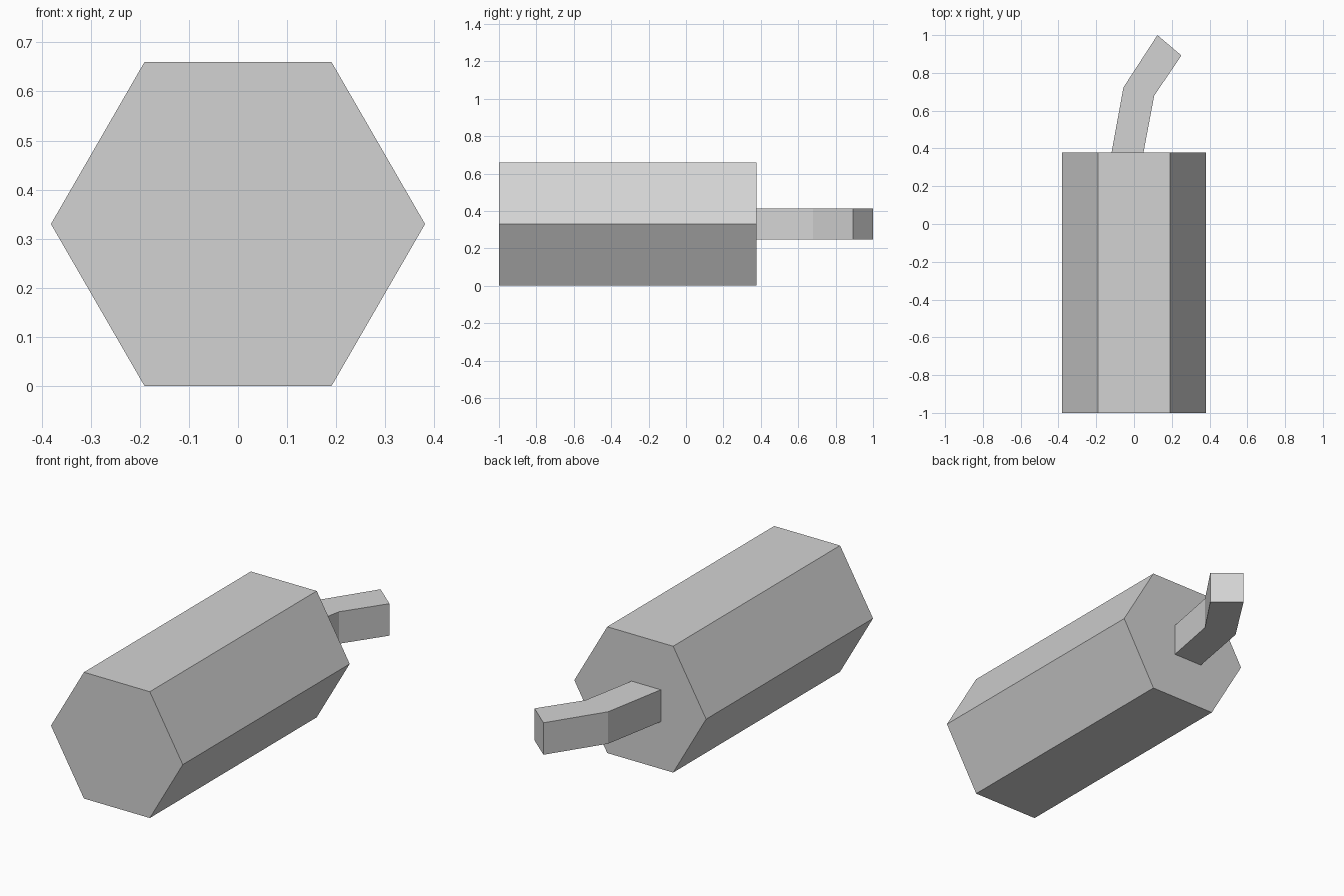
import bpy, bmesh, math
from mathutils import Vector

cube = bpy.data.objects.get("Cube")
if cube:
    bpy.data.objects.remove(cube, do_unlink=True)

grey = bpy.data.materials.new("plain grey")
grey.use_nodes = True
colour = (0.65, 0.65, 0.65, 1)
grey.diffuse_color = colour
grey.node_tree.nodes["Principled BSDF"].inputs["Base Color"].default_value = colour


def make_object(name, bm):
    bmesh.ops.recalc_face_normals(bm, faces=bm.faces)
    mesh = bpy.data.meshes.new(name)
    bm.to_mesh(mesh)
    bm.free()
    mesh.materials.append(grey)
    obj = bpy.data.objects.new(name, mesh)
    bpy.context.collection.objects.link(obj)


def extrude_profile(name, points, direction):
    """Flat outline pushed along a direction into a closed solid."""
    bm = bmesh.new()
    face = bm.faces.new([bm.verts.new(p) for p in points])
    result = bmesh.ops.extrude_face_region(bm, geom=[face], use_keep_orig=True)
    moved = [v for v in result["geom"] if isinstance(v, bmesh.types.BMVert)]
    bmesh.ops.translate(bm, verts=moved, vec=direction)
    make_object(name, bm)


# Hexagonal body lying along y, resting on a flat side
radius = 0.381
axis_z = radius * math.sqrt(3) / 2
hexagon = [Vector((radius * math.cos(i * math.pi / 3), -1,
                   axis_z + radius * math.sin(i * math.pi / 3))) for i in range(6)]
extrude_profile("body", hexagon, Vector((0, 1.378, 0)))

# Bent square fuse: sections given as left and right outline points
thickness = 0.167
left_edge = [(-0.119, 0.378), (-0.056, 0.723), (0.124, 1.0)]
right_edge = [(0.05, 0.378), (0.107, 0.68), (0.251, 0.892)]
bm = bmesh.new()
rings = []
for (lx, ly), (rx, ry) in zip(left_edge, right_edge):
    low, high = axis_z - thickness / 2, axis_z + thickness / 2
    corners = [(lx, ly, low), (rx, ry, low), (rx, ry, high), (lx, ly, high)]
    rings.append([bm.verts.new(c) for c in corners])
for a, b in zip(rings, rings[1:]):
    for i in range(4):
        j = (i + 1) % 4
        bm.faces.new((a[i], a[j], b[j], b[i]))
bm.faces.new(rings[0])
bm.faces.new(rings[-1])
make_object("bent_fuse", bm)
